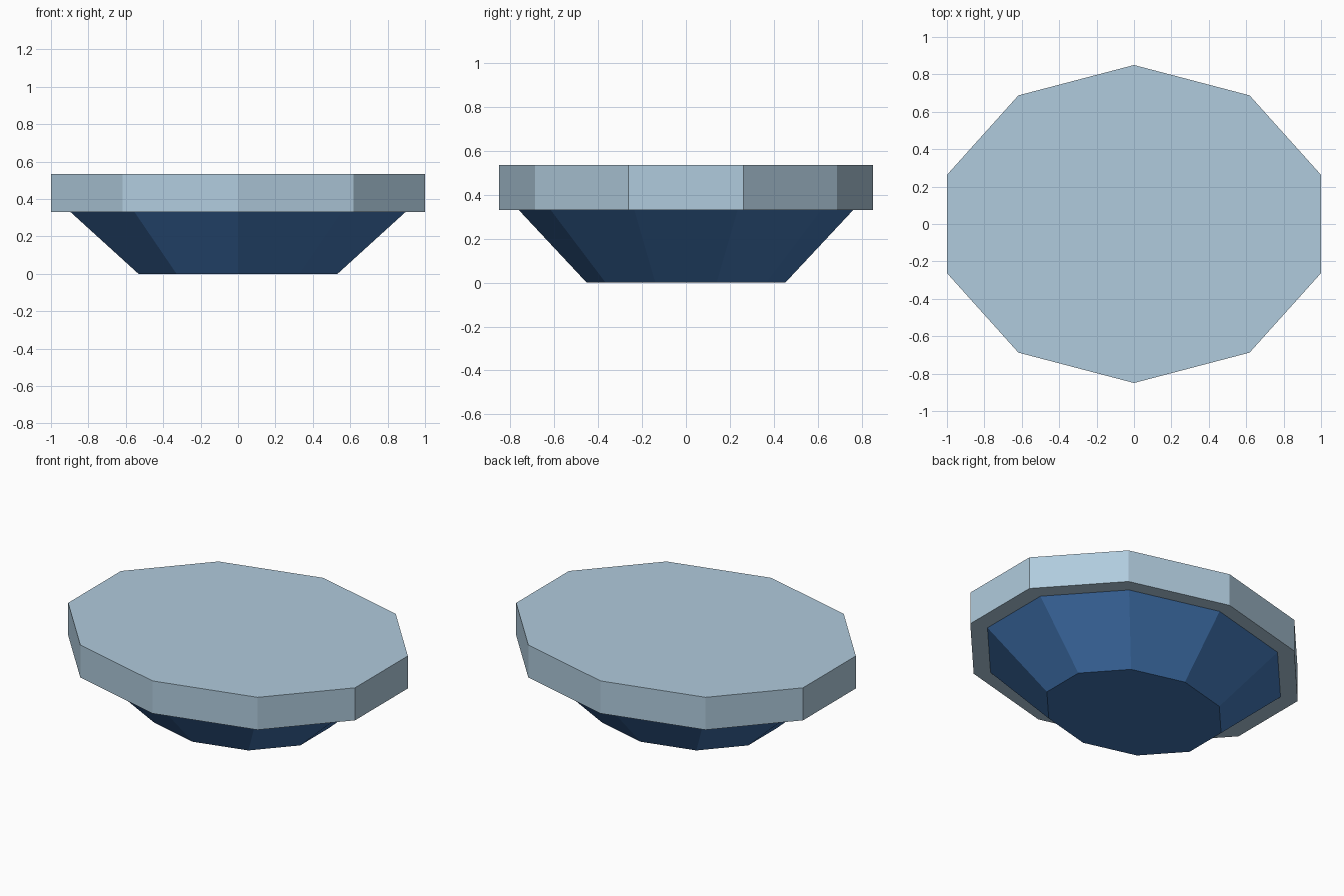
import bpy, bmesh, math
from mathutils import Matrix

if "Cube" in bpy.data.objects:
    bpy.data.objects.remove(bpy.data.objects["Cube"])

SIDES = 10
RX, RY = 1 / math.cos(math.radians(18)), 0.85   # oval rim, corners on the y axis


def material(name, srgb):
    mat = bpy.data.materials.new(name)
    lin = [((c / 255 + 0.055) / 1.055) ** 2.4 for c in srgb]
    mat.diffuse_color = (*lin, 1)
    mat.use_nodes = True
    mat.node_tree.nodes["Principled BSDF"].inputs["Base Color"].default_value = mat.diffuse_color
    return mat


def oval_frustum(name, z0, z1, scale0, scale1, mat):
    """Ten-sided oval frustum from z0 to z1, scaled against the rim."""
    bm = bmesh.new()
    bmesh.ops.create_cone(bm, cap_ends=True, segments=SIDES, radius1=scale0,
                          radius2=scale1, depth=z1 - z0)
    # put a corner on +y whichever way the primitive starts
    v = bm.verts[:][0].co
    turn = math.pi / 2 - math.atan2(v.y, v.x)
    bm.transform(Matrix.Translation((0, 0, (z0 + z1) / 2))
                 @ Matrix.Diagonal((RX, RY, 1, 1))
                 @ Matrix.Rotation(turn, 4, 'Z'))
    mesh = bpy.data.meshes.new(name)
    bm.to_mesh(mesh)
    bm.free()
    mesh.materials.append(mat)
    obj = bpy.data.objects.new(name, mesh)
    bpy.context.collection.objects.link(obj)
    return obj


pale = material("pale blue grey", (176, 203, 221))
blue = material("deep blue", (65, 116, 177))

# tapered base below, thick flat slab on top
oval_frustum("tapered_base", 0.0, 0.33, 0.532, 0.895, blue)
oval_frustum("top_slab", 0.33, 0.535, 1.0, 1.0, pale)
